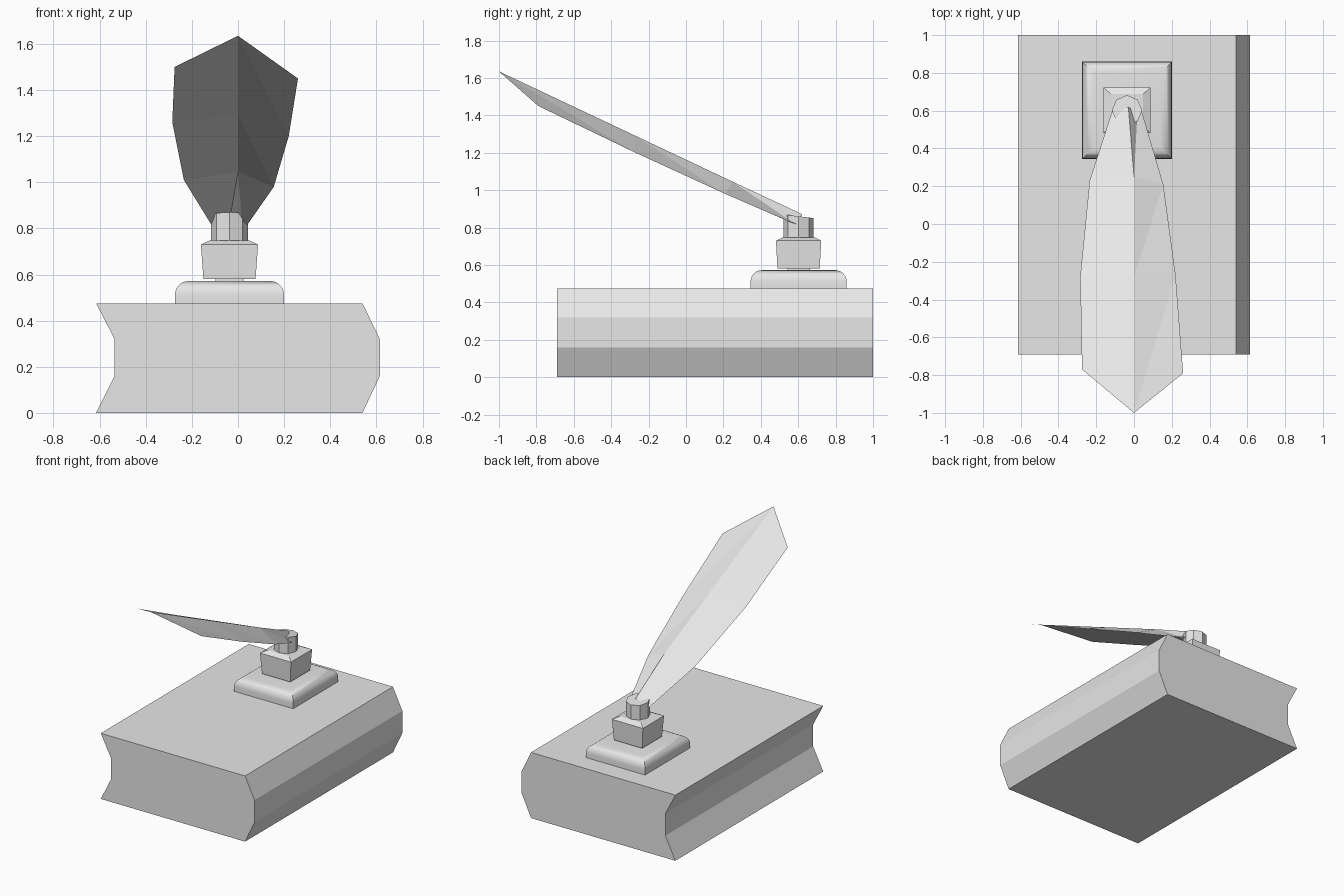
import bpy
import math

cube = bpy.data.objects.get("Cube")
if cube:
    bpy.data.objects.remove(cube, do_unlink=True)

grey = bpy.data.materials.new("plain grey")
grey.use_nodes = True
grey.diffuse_color = (0.8, 0.8, 0.8, 1)
grey.node_tree.nodes["Principled BSDF"].inputs["Base Color"].default_value = (0.8, 0.8, 0.8, 1)


def build(name, verts, faces):
    mesh = bpy.data.meshes.new(name)
    mesh.from_pydata(verts, [], faces)
    mesh.materials.append(grey)
    obj = bpy.data.objects.new(name, mesh)
    bpy.context.collection.objects.link(obj)
    return obj


def loft(name, rings):
    """Skin a stack of equal-sized rings and cap both ends."""
    n = len(rings[0])
    verts = [p for ring in rings for p in ring]
    faces = [tuple(reversed(range(n))), tuple(range(len(verts) - n, len(verts)))]
    for r in range(len(rings) - 1):
        for i in range(n):
            j = (i + 1) % n
            faces.append((r * n + i, r * n + j, r * n + n + j, r * n + n + i))
    return build(name, verts, faces)


CX, CY = -0.037, 0.602


def rect(hx, hy, z):
    return [(CX + sx * hx, CY + sy * hy, z)
            for sx, sy in ((-1, -1), (1, -1), (1, 1), (-1, 1))]


# Book with a rounded spine and a hollow page edge
profile = [(-0.615, 0), (0.54, 0), (0.615, 0.16), (0.615, 0.32),
           (0.54, 0.475), (-0.615, 0.475), (-0.535, 0.32), (-0.535, 0.16)]
loft("book", [[(x, y, z) for x, z in profile] for y in (1.0, -0.69)])

# Rounded square stand
stand_rings = [rect(0.237, 0.257, 0.475)]
for k in range(7):
    a = math.radians(15 * k)
    inset = 0.06 * (1 - math.cos(a))
    stand_rings.append(rect(0.237 - inset, 0.257 - inset, 0.51 + 0.062 * math.sin(a)))
stand = loft("inkwell_stand", stand_rings)
bpy.ops.object.select_all(action="DESELECT")
stand.select_set(True)
bpy.context.view_layer.objects.active = stand
bpy.ops.object.shade_smooth_by_angle(angle=math.radians(40))

# Short foot joining bottle and stand
loft("inkwell_foot", [rect(0.06, 0.06, 0.57), rect(0.06, 0.06, 0.582)])

# Flared square bottle with sloping shoulders
loft("ink_bottle", [rect(0.113, 0.113, 0.58), rect(0.124, 0.121, 0.73),
                    rect(0.085, 0.085, 0.748)])

# Eight-sided neck with a slightly tilted rim
neck = []
for z, tilt in ((0.74, 0), (0.86, -0.12)):
    ring = []
    for i in range(8):
        a = math.tau * i / 8
        dx, dy = 0.08 * math.cos(a), 0.08 * math.sin(a)
        ring.append((CX + dx, CY + dy, z + tilt * dy))
    neck.append(ring)
loft("bottle_neck", neck)

# Feather: two folded vanes either side of a raised central rib
rib = [(0, -1, 1.635), (0, -0.28, 1.295), (0, 0.25, 1.045), (-0.03, 0.62, 0.872)]
left = [(-0.275, -0.77, 1.5), (-0.285, -0.28, 1.26), (-0.235, 0.23, 1.01), (-0.115, 0.6, 0.815)]
right = [(0.26, -0.79, 1.45), (0.22, -0.27, 1.2), (0.155, 0.21, 0.98), (0.04, 0.6, 0.815)]
crease = (0.018, 0.59, 0.815)
R, L, M = 0, 4, 8
faces = [(R, L, L + 1), (R, L + 1, R + 1), (R, R + 1, M + 1), (R, M + 1, M)]
faces += [(R + 1, L + 1, L + 2, R + 2), (R + 2, L + 2, L + 3, R + 3),
          (R + 1, R + 2, M + 2), (R + 1, M + 2, M + 1),
          (R + 2, 12, M + 3, M + 2), (R + 2, R + 3, 12)]
# Wind every face so that it looks upward
points = rib + left + right + [crease]


def upward(face):
    a, b, c = (points[i] for i in face[:3])
    area = (b[0] - a[0]) * (c[1] - a[1]) - (b[1] - a[1]) * (c[0] - a[0])
    return face if area > 0 else face[::-1]


build("quill_feather", points, [upward(f) for f in faces])
